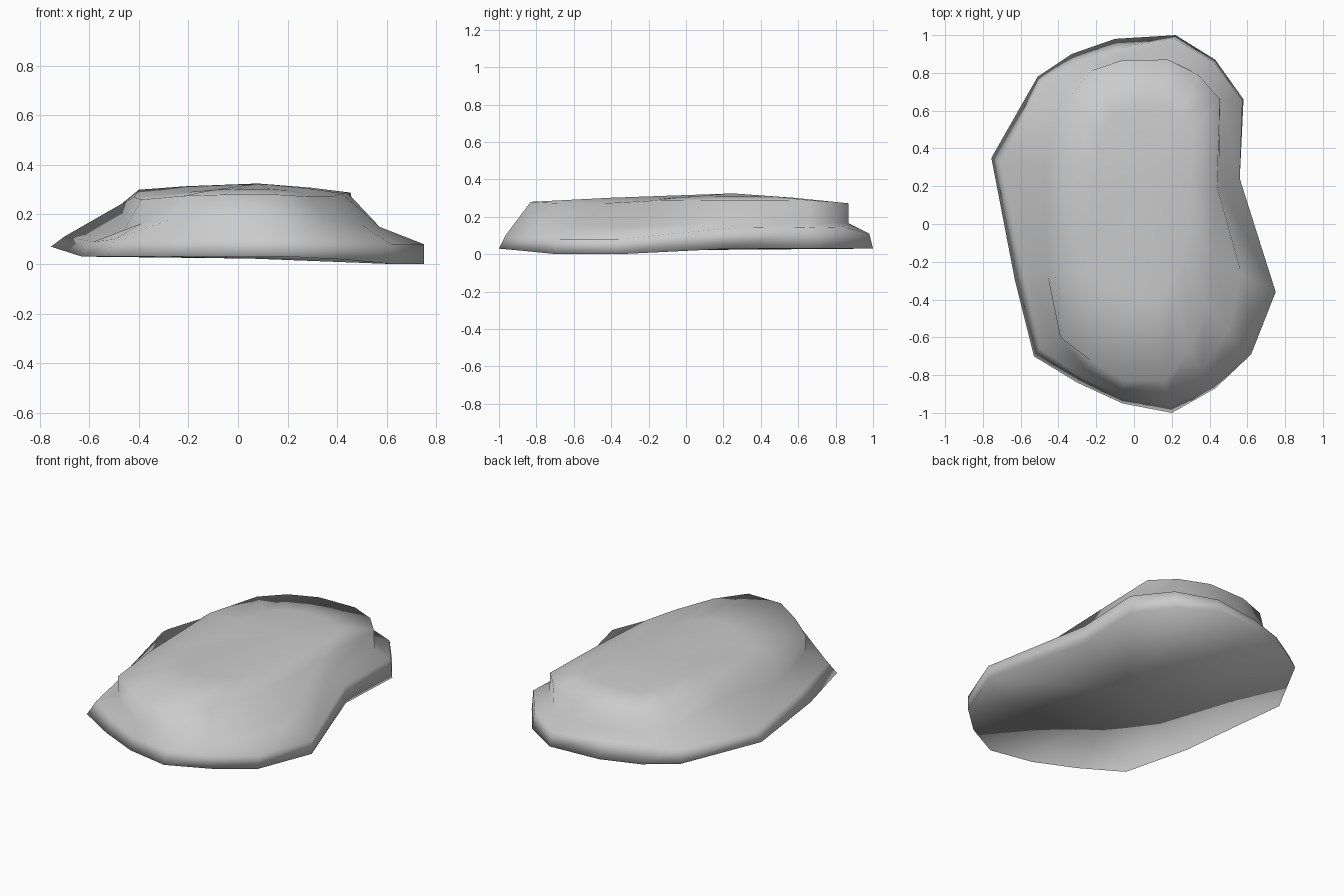
import bpy, bmesh
from mathutils import Vector

if "Cube" in bpy.data.objects:
    bpy.data.objects.remove(bpy.data.objects["Cube"])

# Ground outline, counter-clockwise from the right-hand tip
base = [(.75, -.36, 0), (.56, .24, .03), (.58, .66, .03), (.43, .87, .03),
        (.22, 1, .03), (-.10, .98, .03), (-.33, .90, .03), (-.51, .78, .035),
        (-.755, .35, .07), (-.63, -.30, .03), (-.53, -.70, .03), (-.30, -.84, .03),
        (-.06, -.95, .03), (.20, -1, .03), (.43, -.87, .018), (.62, -.69, 0)]

# Shoulder around the flat top
shoulder = [(.42, -.20, .285), (.44, .20, .29), (.455, .66, .288), (.34, .79, .28),
            (.18, .87, .272), (-.06, .868, .27), (-.23, .81, .265), (-.34, .67, .275),
            (-.40, .30, .30), (-.42, -.25, .27), (-.39, -.60, .26), (-.22, -.73, .275),
            (-.06, -.83, .28), (.16, -.83, .28), (.29, -.68, .272), (.38, -.44, .272)]

# Low rim of the foot: (shrink of the outline, height)
rim_shape = [(1, .08), (1, .14), (.99, .145), (.985, .14), (.98, .11), (.945, .12),
             (.95, .12), (.965, .11), (.93, .11), (.925, .09), (.94, .10), (.96, .10),
             (.975, .10), (.965, .10), (.985, .09), (1, .08)]
rim = [(x * f, y * f, z) for (x, y, _), (f, z) in zip(base, rim_shape)]

# Ledge between rim and shoulder: (inward share, upward share) where it is not halfway
ledge_shape = {0: (.54, .34), 1: (.92, .22), 2: (.95, .2), 3: (.95, .2), 4: (1, .33),
               5: (.98, .3), 6: (.8, .4), 7: (.65, .5), 8: (.77, .7), 9: (.75, .25),
               10: (1, .4), 15: (.5, .4)}
ledge = []
for i, (r, s) in enumerate(zip(rim, shoulder)):
    t, h = ledge_shape.get(i, (.5, .5))
    ledge.append((r[0] + (s[0] - r[0]) * t, r[1] + (s[1] - r[1]) * t,
                  r[2] + (s[2] - r[2]) * h))

# Gently crowned inner ring of the top
peak = Vector((.08, .25, .325))
crown = []
for p in shoulder:
    q = peak.lerp(Vector(p), .6)
    q.z += .004
    crown.append(q)

# Skin the rings from the ground up
bm = bmesh.new()
rings = [[bm.verts.new(p) for p in ring] for ring in (base, rim, ledge, shoulder, crown)]
n = len(base)
for lower, upper in zip(rings, rings[1:]):
    for i in range(n):
        j = (i + 1) % n
        bm.faces.new((lower[i], lower[j], upper[j], upper[i]))

# Top cap and underside
top = bm.verts.new(peak)
bottom = bm.verts.new((.05, 0, .022))
for i in range(n):
    j = (i + 1) % n
    bm.faces.new((rings[-1][i], rings[-1][j], top))
    bm.faces.new((rings[0][j], rings[0][i], bottom))
bmesh.ops.recalc_face_normals(bm, faces=bm.faces)

# Smooth all over, including across the ground edge
for f in bm.faces:
    f.smooth = True
mesh = bpy.data.meshes.new("flat_rock")
bm.to_mesh(mesh)
bm.free()
rock = bpy.data.objects.new("flat_rock", mesh)
bpy.context.collection.objects.link(rock)
